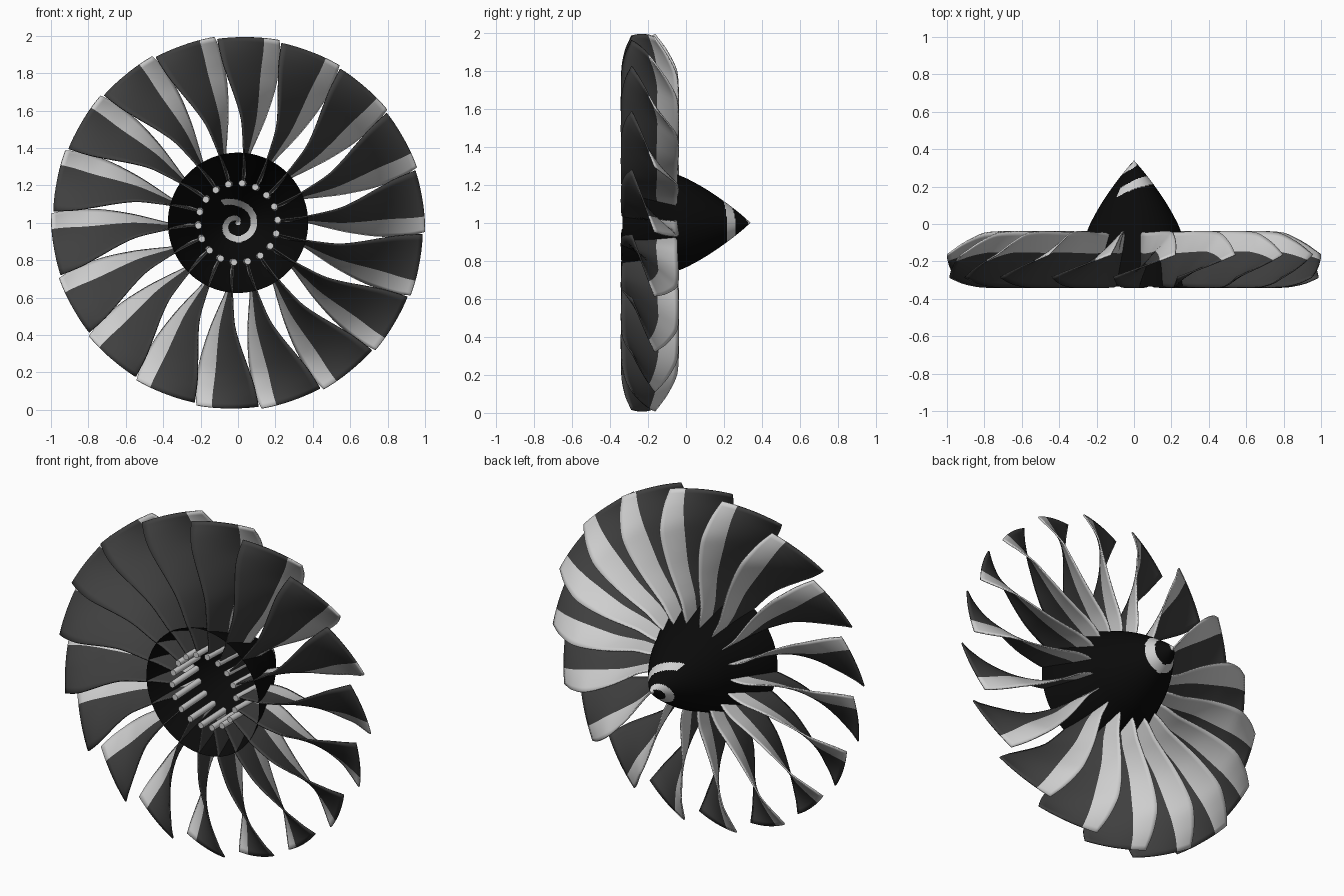
import bpy, bmesh, math
from mathutils import Vector

if "Cube" in bpy.data.objects:
    bpy.data.objects.remove(bpy.data.objects["Cube"])

CENTRE = Vector((0, 0, 1))
BLADES = 18


def material(name, v):
    m = bpy.data.materials.new(name)
    m.diffuse_color = (v, v, v, 1)
    m.use_nodes = True
    m.node_tree.nodes["Principled BSDF"].inputs["Base Color"].default_value = m.diffuse_color
    return m


BLACK = material("black", 0.003)
DARK = material("dark grey", 0.05)
LIGHT = material("light grey", 0.62)


def curve(points, x):
    """Smooth (Hermite) interpolation through (x, value) points."""
    n = len(points)

    def slope(i):
        a, b = points[max(i - 1, 0)], points[min(i + 1, n - 1)]
        return (b[1] - a[1]) / (b[0] - a[0])
    for i in range(n - 1):
        (x0, v0), (x1, v1) = points[i], points[i + 1]
        if x <= x1 or i == n - 2:
            h = x1 - x0
            t = min(max((x - x0) / h, 0), 1)
            return ((2*t**3 - 3*t**2 + 1) * v0 + (t**3 - 2*t*t + t) * h * slope(i)
                    + (3*t*t - 2*t**3) * v1 + (t**3 - t*t) * h * slope(i + 1))


def polar(r, deg, y):
    a = math.radians(deg)
    return Vector((r * math.cos(a), y, r * math.sin(a)))


def finish(bm, name, mats):
    me = bpy.data.meshes.new(name)
    bm.normal_update()
    for f in bm.faces:
        f.smooth = True
    bm.to_mesh(me)
    bm.free()
    for m in mats:
        me.materials.append(m)
    return me


def add(name, me, turn=0):
    ob = bpy.data.objects.new(name, me)
    ob.location = CENTRE
    ob.rotation_euler = (0, turn, 0)
    bpy.context.collection.objects.link(ob)
    return ob


# Hub and nose cone: open shell, profile is radius against y
HUB = [(-0.335, 0.375), (-0.25, 0.345), (-0.15, 0.3), (-0.05, 0.255), (0, 0.235),
       (0.1, 0.18), (0.2, 0.113), (0.28, 0.052), (0.34, 0.0)]
# Spiral centre line: radius against unwound angle (degrees)
SPIRAL = [(-330, 0.0), (-260, 0.02), (-200, 0.047), (-163, 0.07), (-130, 0.084),
          (-95, 0.087), (-43, 0.086), (18, 0.087), (88, 0.104), (128, 0.135)]


def on_spiral(r, deg):
    if r < 0.014:
        return True
    if r > 0.16:
        return False
    for turn in (-360, 0, 360):
        a = deg + turn
        if -330 <= a <= 128 and abs(r - curve(SPIRAL, a)) < 0.017:
            return True
    return False


SEG = 180
ys = [-0.335 + 0.435 * i / 14 for i in range(14)] + [0.1 + 0.24 * i / 48 for i in range(48)]
bm = bmesh.new()
rings = []
for y in ys:
    r = curve(HUB, y)
    rings.append([bm.verts.new(polar(r, 360 * k / SEG, y)) for k in range(SEG)])
tip = bm.verts.new((0, 0.34, 0))
for i in range(len(rings)):
    for k in range(SEG):
        n = (k + 1) % SEG
        if i + 1 < len(rings):
            f = bm.faces.new((rings[i][k], rings[i][n], rings[i + 1][n], rings[i + 1][k]))
        else:
            f = bm.faces.new((rings[i][k], rings[i][n], tip))
        c = f.calc_center_median()
        deg = math.degrees(math.atan2(c.z, c.x))
        f.material_index = 1 if on_spiral(math.hypot(c.x, c.z), deg) else 0
bmesh.ops.recalc_face_normals(bm, faces=bm.faces)
add("hub_nose_cone", finish(bm, "hub_nose_cone", [BLACK, LIGHT]))

# Fan blade: edge angles, axial positions and stripe boundary, all against radius
TRAIL_ANGLE = [(0.21, 84.3), (0.36, 85.3), (0.45, 86.5), (0.55, 88), (0.65, 90.7),
               (0.75, 93.3), (0.85, 95.2), (0.93, 96), (1, 96.4)]
LEAD_ANGLE = [(0.21, 82), (0.36, 80.5), (0.45, 77.8), (0.55, 75.7), (0.65, 74.8),
              (0.75, 74.6), (0.85, 75.2), (0.93, 76), (1, 77.2)]
TRAIL_Y = [(0.21, -0.31), (0.34, -0.325), (0.4, -0.338), (0.8, -0.338), (0.92, -0.318), (1, -0.285)]
LEAD_Y = [(0.21, -0.09), (0.27, -0.05), (0.4, -0.045), (0.78, -0.045), (0.9, -0.095), (1, -0.165)]
STRIPE = [(0.21, 0.6), (0.5, 0.62), (0.75, 0.64), (0.9, 0.7), (1, 0.75)]
ROWS, DARK_COLS, LIGHT_COLS = 32, 8, 5
bm = bmesh.new()
grid = []
for i in range(ROWS + 1):
    r = 0.21 + 0.79 * i / ROWS
    s = curve(STRIPE, r)
    ts = [s * j / DARK_COLS for j in range(DARK_COLS)]
    ts += [s + (1 - s) * j / LIGHT_COLS for j in range(LIGHT_COLS + 1)]
    a0, a1 = curve(TRAIL_ANGLE, r), curve(LEAD_ANGLE, r)
    y0, y1 = curve(TRAIL_Y, r), curve(LEAD_Y, r)
    row = []
    for t in ts:
        rr = r - 0.012 * (1 - t) * max(0, (r - 0.8) / 0.2)
        row.append(bm.verts.new(polar(rr, a0 + (a1 - a0) * t, y0 + (y1 - y0) * t)))
    grid.append(row)
for i in range(ROWS):
    for j in range(DARK_COLS + LIGHT_COLS):
        f = bm.faces.new((grid[i][j], grid[i][j + 1], grid[i + 1][j + 1], grid[i + 1][j]))
        f.material_index = 1 if j >= DARK_COLS else 0
blade = finish(bm, "fan_blade", [DARK, LIGHT])

# Root pin: light rod along the inner end of a blade
bm = bmesh.new()
ends = []
for y, deg in ((-0.325, 84.3), (-0.09, 82)):
    c = polar(0.212, deg, y)
    ends.append([bm.verts.new(c + polar(0.018, 30 * k, 0)) for k in range(12)])
for k in range(12):
    n = (k + 1) % 12
    bm.faces.new((ends[0][k], ends[0][n], ends[1][n], ends[1][k]))
bm.faces.new(ends[0][::-1])
bm.faces.new(ends[1])
bmesh.ops.recalc_face_normals(bm, faces=bm.faces)
pin = finish(bm, "root_pin", [LIGHT])
for p in pin.polygons:
    p.use_smooth = len(p.vertices) == 4

# Repeat blades and pins round the hub
for k in range(BLADES):
    turn = 2 * math.pi * k / BLADES
    ob = add(f"fan_blade_{k + 1}", blade, turn)
    mod = ob.modifiers.new("thickness", "SOLIDIFY")
    mod.thickness = 0.008
    mod.offset = 0
    add(f"root_pin_{k + 1}", pin, turn)
